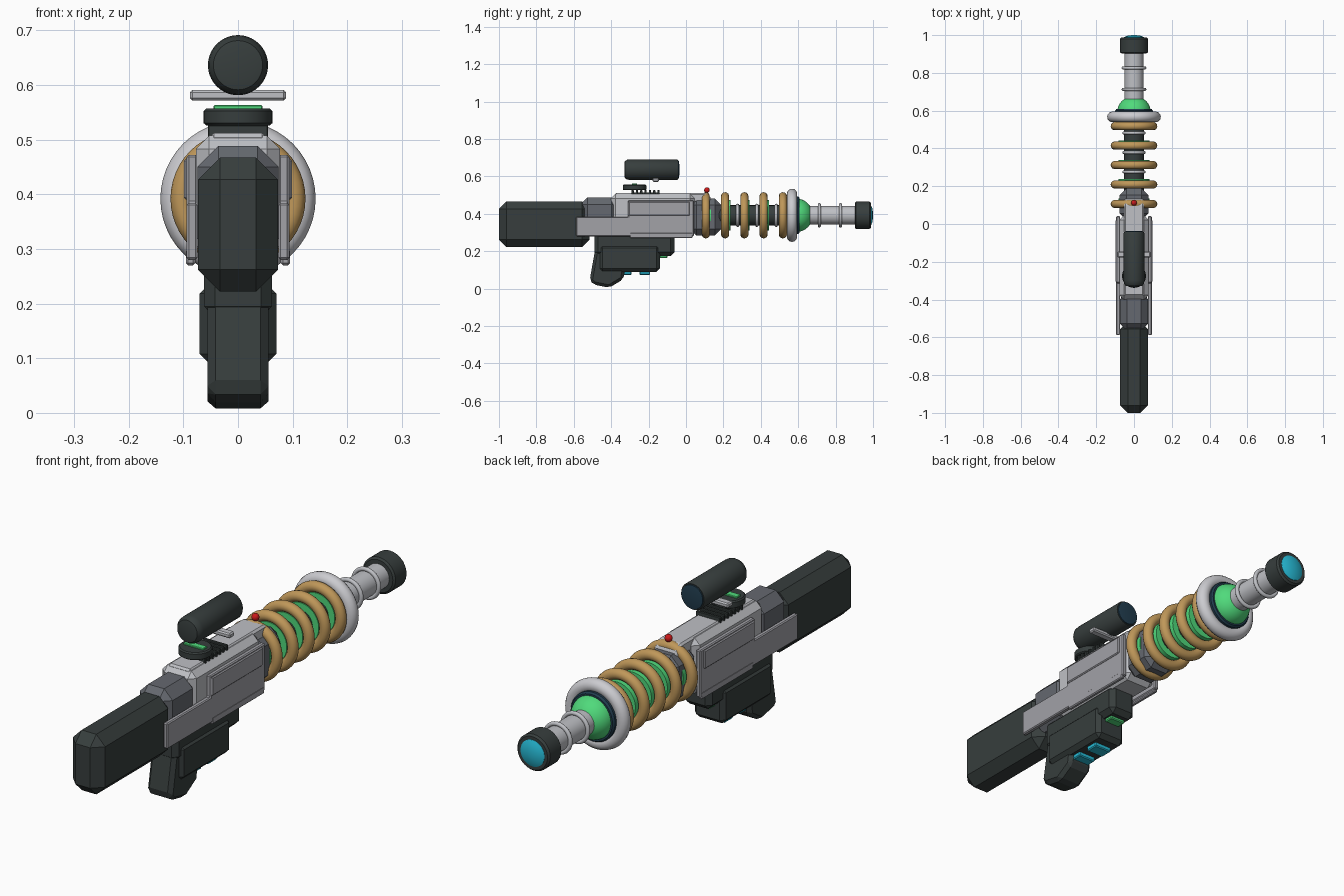
import bpy, bmesh, math
from mathutils import Matrix

cube = bpy.data.objects.get("Cube")
if cube:
    bpy.data.objects.remove(cube, do_unlink=True)


def material(name, r, g, b):
    m = bpy.data.materials.new(name)
    m.use_nodes = True
    m.diffuse_color = (r, g, b, 1)
    m.node_tree.nodes["Principled BSDF"].inputs["Base Color"].default_value = (r, g, b, 1)
    return m


DARK = material("charcoal", .038, .048, .047)
PLATE = material("plate grey", .36, .36, .39)
BODY = material("light grey", .52, .53, .56)
NECK = material("slate grey", .13, .14, .16)
GOLD = material("brass", .52, .31, .10)
WHITE = material("silver white", .60, .60, .63)
GREEN = material("glow green", .08, .70, .20)
CYAN = material("cyan", .02, .50, .68)
RED = material("red", .60, .01, .01)
NAVY = material("navy glass", .015, .045, .075)
AXIS = .392      # height of the barrel axis


def finish(name, bm, mat, smooth=False):
    bmesh.ops.recalc_face_normals(bm, faces=bm.faces[:])
    me = bpy.data.meshes.new(name)
    bm.to_mesh(me)
    bm.free()
    me.materials.append(mat)
    ob = bpy.data.objects.new(name, me)
    bpy.context.collection.objects.link(ob)
    if smooth:
        bpy.ops.object.select_all(action='DESELECT')
        ob.select_set(True)
        bpy.context.view_layer.objects.active = ob
        bpy.ops.object.shade_smooth_by_angle(angle=math.radians(35))
    return ob


def chamfer(bm, width):
    if width:
        bmesh.ops.bevel(bm, geom=bm.edges[:], offset=width, segments=1,
                        affect='EDGES', clamp_overlap=True)


def box(name, mat, x, y, z, bevel=0):
    """Box from (min, max) ranges, with chamfered edges."""
    bm = bmesh.new()
    bmesh.ops.create_cube(bm, size=1)
    for v in bm.verts:
        v.co = [r[0] + (c + .5) * (r[1] - r[0]) for c, r in zip(v.co, (x, y, z))]
    chamfer(bm, bevel)
    return finish(name, bm, mat)


def slab(name, mat, outline, x0, x1, bevel=0):
    """Side outline of (y, z) points extruded across x."""
    bm = bmesh.new()
    face = bm.faces.new([bm.verts.new((x0, y, z)) for y, z in outline])
    ext = bmesh.ops.extrude_face_region(bm, geom=[face])
    for v in ext["geom"]:
        if isinstance(v, bmesh.types.BMVert):
            v.co.x = x1
    bmesh.ops.recalc_face_normals(bm, faces=bm.faces[:])
    chamfer(bm, bevel)
    return finish(name, bm, mat)


def lathe(name, mat, profile, z=AXIS, segs=40, upright=None):
    """Turn a profile of (along, radius) about y, or about z at y = upright."""
    bm = bmesh.new()
    rings = []
    for t, r in profile:
        ring = []
        for i in range(segs):
            a = 2 * math.pi * i / segs
            c, s = r * math.cos(a), r * math.sin(a)
            ring.append(bm.verts.new((c, t, z + s) if upright is None else (c, upright + s, t)))
        rings.append(ring)
    for a, b in zip(rings, rings[1:]):
        for i in range(segs):
            j = (i + 1) % segs
            bm.faces.new((a[i], a[j], b[j], b[i]))
    bm.faces.new(rings[0])
    bm.faces.new(rings[-1])
    return finish(name, bm, mat, True)


def torus(name, mat, y, major, minor):
    bpy.ops.mesh.primitive_torus_add(major_radius=major, minor_radius=minor, major_segments=48,
                                     minor_segments=14, location=(0, y, AXIS),
                                     rotation=(math.pi / 2, 0, 0))
    ob = bpy.context.object
    ob.name = name
    ob.data.materials.append(mat)
    bpy.ops.object.shade_smooth_by_angle(angle=math.radians(60))


# Stock and receiver
box("stock", DARK, (-.073, .073), (-1, -.515), (.222, .467), .04)
box("stock_collar", NECK, (-.074, .074), (-.565, -.36), (.28, .488), .038)
box("receiver", BODY, (-.077, .077), (-.40, .045), (.28, .507), .024)
slab("receiver_tongue", BODY, [(-.38, .46), (-.38, .512), (.105, .512), (.135, .485), (.135, .46)],
     -.052, .052, .008)
box("front_neck", NECK, (-.076, .076), (.02, .19), (.284, .482), .036)

# Stepped side plates
outline = [(-.588, .28), (-.588, .384), (-.31, .384), (-.31, .472), (.042, .472), (.042, .28)]
for side, s in (("left", 1), ("right", -1)):
    slab(side + "_side_plate", PLATE, outline, s * .074, s * .094, .004)
    box(side + "_plate_rib", PLATE, sorted((s * .08, s * .099)), (-.305, .02), (.39, .465), .004)
    box(side + "_lower_rib", PLATE, sorted((s * .078, s * .095)), (-.30, .035), (.27, .30), .004)

# Lower housing, grip and indicator plates
box("lower_housing", DARK, (-.062, .062), (-.49, -.062), (.175, .30), .02)
box("trigger_housing", DARK, (-.07, .07), (-.465, -.14), (.09, .236), .018)
slab("grip", DARK, [(-.475, .27), (-.515, .045), (-.495, .022), (-.41, .005), (-.335, .05), (-.30, .27)],
     -.056, .056, .016)
for i, y in enumerate((-.32, -.22)):
    box("cyan_plate_%d" % (i + 1), CYAN, (-.04, .04), (y - .028, y + .028), (.073, .095), .004)
box("green_plate", GREEN, (-.035, .035), (-.14, -.10), (.163, .185), .004)

# Coil section: core, glowing discs, thin rings and brass coils
lathe("coil_core", DARK, [(.15, .054), (.60, .054)], segs=24)
for i in range(5):
    y = .106 + .103 * i
    torus("brass_coil_%d" % (i + 1), GOLD, y, .102, .0215)
    lathe("glow_disc_%d" % (i + 1), GREEN, [(y - .012, .082), (y + .028, .082)])
    if i in (1, 2, 3):
        torus("core_ring_%d" % i, BODY, y + .067, .054, .008)

# Bulb with its collar
torus("collar_ring", WHITE, .567, .114, .028)
lathe("bulb_base", NAVY, [(.545, .10), (.60, .10), (.608, .094)])
lathe("bulb", GREEN, [(.595 + .082 * math.sin(a), .088 * math.cos(a))
                      for a in [math.pi / 2 * k / 10 for k in range(10)]])

# Muzzle
lathe("muzzle_tube", BODY, [(.62, .05), (.92, .05)])
for i, y in enumerate((.713, .826)):
    torus("muzzle_ring_%d" % (i + 1), BODY, y, .057, .0085)
lathe("muzzle_cap", DARK, [(.903, .066), (.909, .074), (.98, .074), (.988, .067)])
lathe("muzzle_lens", CYAN, [(.98, .055), (.989, .054), (.996, .038), (1, .012)])

# Scope and its mount
SCOPE = .636
lathe("scope", DARK, [(-.33, .03), (-.327, .045), (-.315, .053), (-.30, .055),
                      (-.048, .055), (-.043, .052)], z=SCOPE)
lathe("scope_lens", NAVY, [(-.05, .05), (-.039, .048), (-.036, .03)], z=SCOPE)
box("scope_crossbar", BODY, (-.088, .088), (-.178, -.145), (.571, .591), .005)
lathe("mount_dial", DARK, [(.526, .058), (.53, .063), (.552, .063), (.557, .058)], upright=-.275)
box("dial_light", GREEN, (-.045, .045), (-.29, -.262), (.552, .563), .002)
for i in range(7):
    y = -.285 + .023 * i
    box("rail_tooth_%d" % (i + 1), DARK, (-.055, .055), (y - .006, y + .006), (.50, .527), .002)
box("rail_base", DARK, (-.05, .05), (-.29, -.145), (.505, .515))

# Front sight bead
bm = bmesh.new()
bmesh.ops.create_uvsphere(bm, u_segments=20, v_segments=12, radius=.015,
                          matrix=Matrix.Translation((0, .112, .527)))
finish("sight_bead", bm, RED, True)
